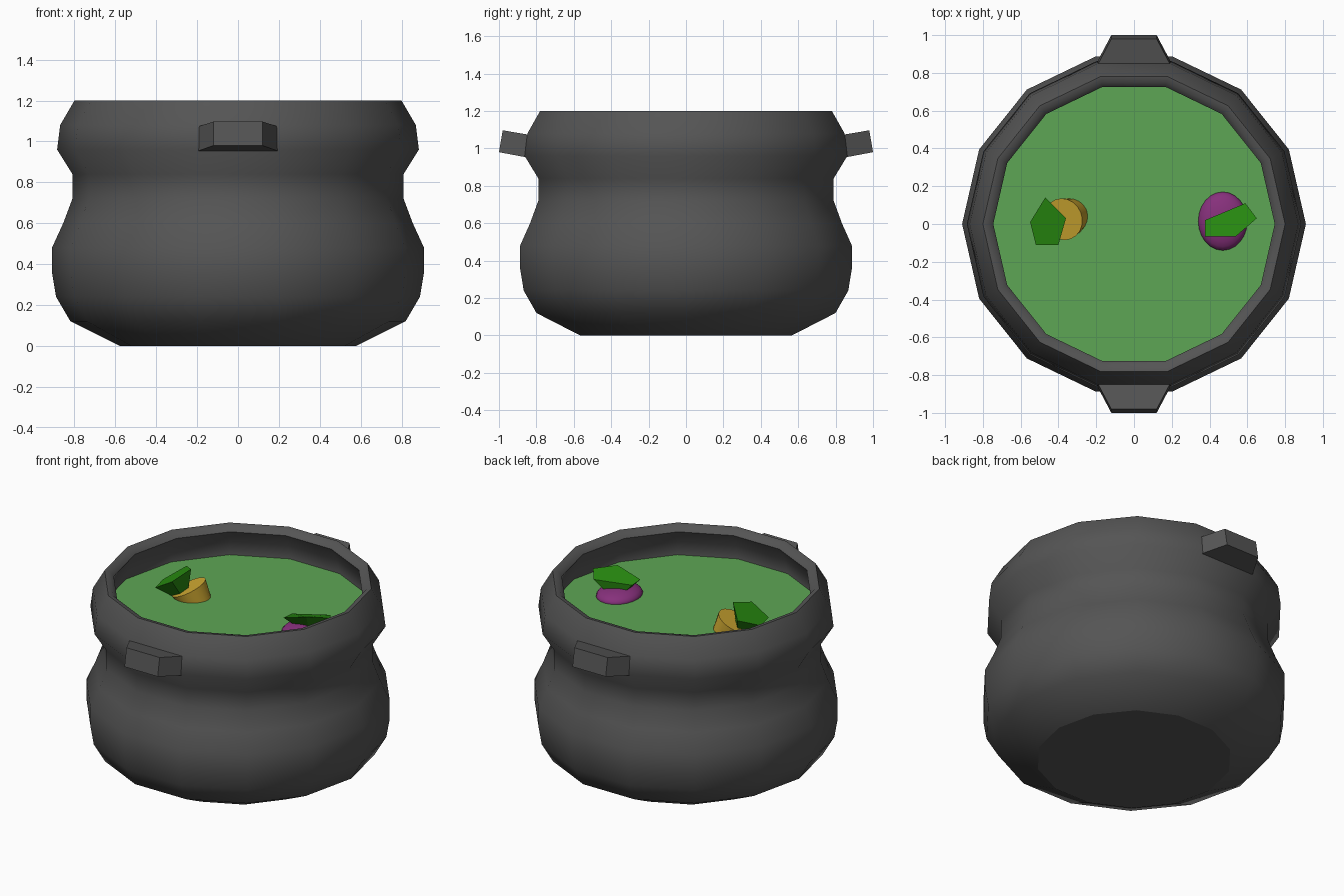
import bpy, bmesh, math
from mathutils import Vector

if "Cube" in bpy.data.objects:
    bpy.data.objects.remove(bpy.data.objects["Cube"])

SIDES = 14


def material(name, rgb):
    m = bpy.data.materials.new(name)
    m.diffuse_color = (*rgb, 1)
    m.use_nodes = True
    m.node_tree.nodes["Principled BSDF"].inputs["Base Color"].default_value = m.diffuse_color
    return m


IRON = material("dark_iron", (0.09, 0.09, 0.09))
BROTH = material("broth_green", (0.11, 0.38, 0.09))
LEAF = material("leaf_green", (0.02, 0.25, 0.005))
YELLOW = material("yellow", (0.6, 0.38, 0.03))
PURPLE = material("purple", (0.24, 0.03, 0.2))


def finish(bm, name, mat, smooth_angle=None):
    bmesh.ops.recalc_face_normals(bm, faces=bm.faces)
    me = bpy.data.meshes.new(name)
    bm.to_mesh(me)
    bm.free()
    ob = bpy.data.objects.new(name, me)
    bpy.context.collection.objects.link(ob)
    me.materials.append(mat)
    if smooth_angle:
        bpy.ops.object.select_all(action='DESELECT')
        ob.select_set(True)
        bpy.context.view_layer.objects.active = ob
        bpy.ops.object.shade_smooth_by_angle(angle=math.radians(smooth_angle))
    return ob


def ring(bm, r, z):
    return [bm.verts.new((r * math.cos(2 * math.pi * i / SIDES),
                          r * math.sin(2 * math.pi * i / SIDES), z))
            for i in range(SIDES)]


# Pot: outer wall, rolled lip and inner wall lathed with 14 sides
profile = [(0.58, 0), (0.82, 0.12), (0.89, 0.24), (0.91, 0.36), (0.91, 0.48),
           (0.855, 0.6), (0.81, 0.72), (0.81, 0.84), (0.885, 0.96),
           (0.87, 1.08), (0.80, 1.2), (0.77, 1.195), (0.745, 1.165),
           (0.79, 1.08), (0.815, 0.97), (0.75, 0.86)]
bm = bmesh.new()
rings = [ring(bm, r, z) for r, z in profile]
for a, b in zip(rings, rings[1:]):
    for i in range(SIDES):
        j = (i + 1) % SIDES
        bm.faces.new((a[i], a[j], b[j], b[i]))
base = bm.faces.new(rings[0][::-1])
bm.faces.new(rings[-1])
for e in base.edges:
    e.smooth = False
finish(bm, "pot", IRON, 50)

# Broth surface
bm = bmesh.new()
bm.faces.new(ring(bm, 0.81, 0.985))
finish(bm, "broth", BROTH)

# Tapered handles, front and back
for side, name in ((-1, "front_handle"), (1, "back_handle")):
    bm = bmesh.new()
    # (half width, distance out, height) for lower and upper edges
    loops = [[(0.21, 0.83, 0.948), (0.21, 0.81, 1.068)],
             [(0.12, 1.0, 0.98), (0.12, 0.98, 1.097)]]
    pts = []
    for (w, d0, z0), (_, d1, z1) in loops:
        pts.append([bm.verts.new(p) for p in (
            (-w, side * d0, z0), (w, side * d0, z0),
            (w, side * d1, z1), (-w, side * d1, z1))])
    for i in range(4):
        j = (i + 1) % 4
        bm.faces.new((pts[0][i], pts[0][j], pts[1][j], pts[1][i]))
    bm.faces.new(pts[0])
    bm.faces.new(pts[1])
    finish(bm, name, IRON)


# Leafy chunks: five-sided pyramids with the point sunk in the broth
def leaf(name, outline, tip):
    bm = bmesh.new()
    vs = [bm.verts.new(p) for p in outline]
    t = bm.verts.new(tip)
    bm.faces.new(vs)
    for i in range(5):
        bm.faces.new((vs[i], vs[(i + 1) % 5], t))
    finish(bm, name, LEAF)


leaf("left_leaf", [(-0.47, 0.14, 1.11), (-0.36, 0.03, 1.16), (-0.40, -0.11, 1.12),
                   (-0.52, -0.11, 1.05), (-0.55, 0.01, 1.05)], (-0.38, 0.01, 0.94))
leaf("right_leaf", [(0.375, -0.065, 1.075), (0.54, -0.065, 1.125), (0.65, 0.03, 1.11),
                    (0.59, 0.11, 1.085), (0.375, 0.02, 1.07)], (0.48, 0.05, 0.95))

# Yellow vegetable slice, leaning
bm = bmesh.new()
bmesh.ops.create_cone(bm, cap_ends=True, segments=20, radius1=0.09,
                      radius2=0.112, depth=0.13)
axis = Vector((-0.42, -0.17, 0.89)).normalized()
slice_ob = finish(bm, "yellow_slice", YELLOW, 40)
slice_ob.rotation_mode = 'QUATERNION'
slice_ob.rotation_quaternion = axis.to_track_quat('Z', 'Y')
slice_ob.location = Vector((-0.375, 0.025, 1.04)) - axis * 0.065

# Purple vegetable, mostly sunk
bm = bmesh.new()
bmesh.ops.create_uvsphere(bm, u_segments=24, v_segments=12, radius=1)
bmesh.ops.scale(bm, vec=(0.13, 0.155, 0.055), verts=bm.verts)
bmesh.ops.translate(bm, vec=(0.47, 0.015, 0.985), verts=bm.verts)
finish(bm, "purple_vegetable", PURPLE, 60)
